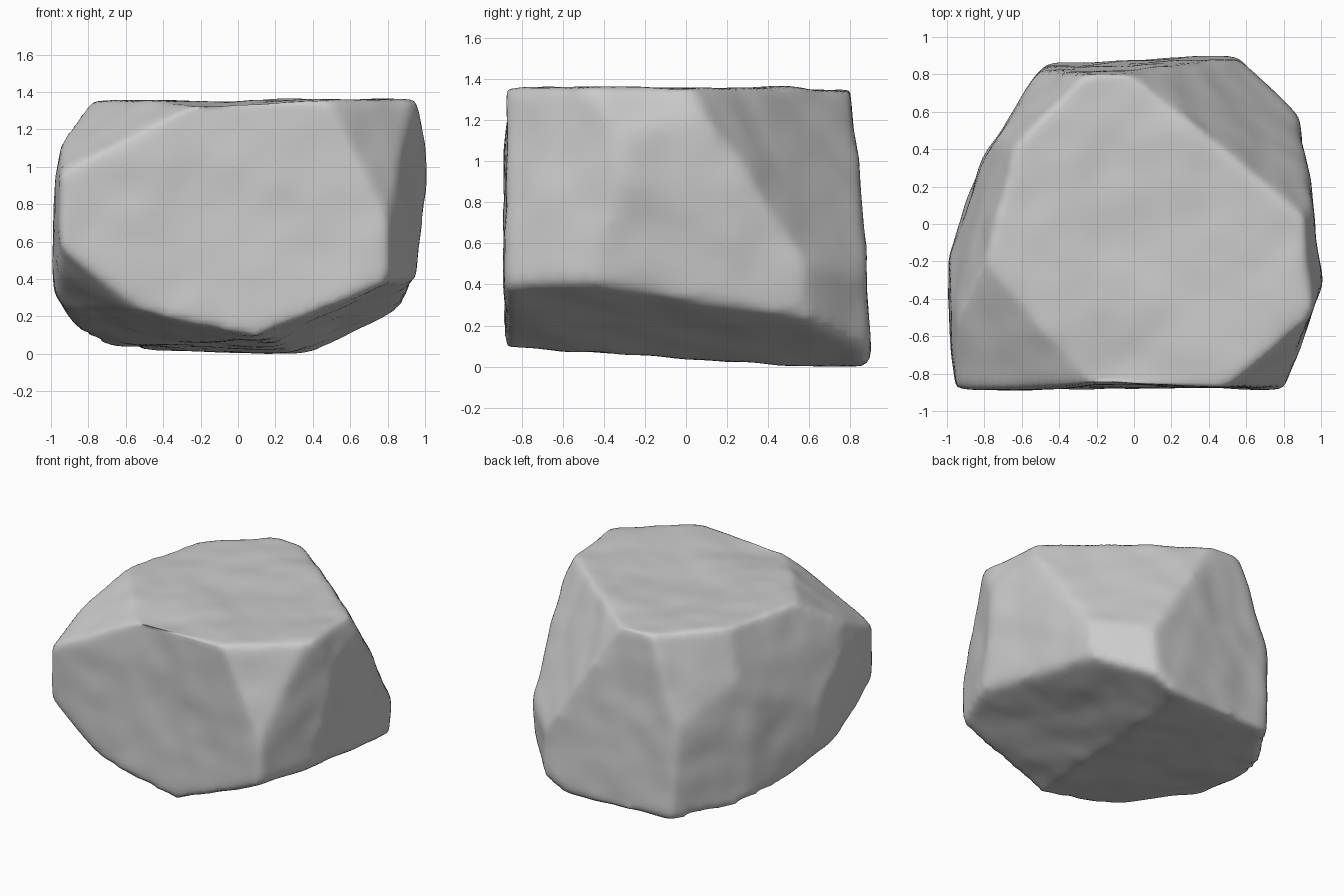
import bpy, bmesh
from math import exp
from mathutils import Vector, noise

cube = bpy.data.objects.get("Cube")
if cube:
    bpy.data.objects.remove(cube, do_unlink=True)

stone = bpy.data.materials.new("grey_stone")
stone.use_nodes = True
stone.diffuse_color = (0.6, 0.6, 0.6, 1)
stone.node_tree.nodes["Principled BSDF"].inputs["Base Color"].default_value = (0.6, 0.6, 0.6, 1)
stone.node_tree.nodes["Principled BSDF"].inputs["Roughness"].default_value = 0.9

# Facets of the boulder: point on the facet, outward direction
FACETS = [
    ((0, 0, 1.37), (0, 0, 1)),                        # top
    ((0, -0.88, 0.7), (0, -1, 0)),                    # front
    ((0, 0.855, 0.6), (-0.05, 1, 0.05)),              # back
    ((-0.99, -0.3, 0.7), (-1, -0.06, 0)),             # left side
    ((-0.97, -0.5, 1.0), (-1, -0.06, 0.18)),          # left side, upper
    ((0.99, -0.2, 1.0), (1, 0.13, 0)),                # right side
    ((0.93, -0.2, 1.37), (1, 0.06, 0.28)),            # right side, upper
    ((0.97, 0, 0.8), (1, 0.06, -0.13)),               # right side, lower
    ((0.3, 0.85, 0.005), (-0.03, -0.05, -1)),         # base
    ((0.92, 0.03, 1.37), (0.63, 0.76, 0.465)),        # large back slope
    ((0.72, 0.74, 0.5), (0.7, 0.7, -0.04)),           # back corner
    ((-0.8, -0.22, 1.36), (-0.208, -0.18, 0.387)),    # top front corner
    ((0.5, -0.87, 1.35), (0.234, -0.285, 0.117)),     # front slope
    ((0.8, -0.88, 0.6), (0.38, -0.14, 0)),            # front edge
    ((0.1, -0.87, 0.1), (0.42, -0.115, -1)),          # underside, one half
    ((0.1, -0.87, 0.1), (-0.22, -0.165, -1)),         # underside, other half
    ((-0.55, -0.87, 0.27), (-0.141, -0.114, -0.188)), # low front corner
    ((-0.9, 0, 0.2), (-0.8, 0, -0.55)),               # low side
    ((-0.25, 0.83, 1.37), (-0.33, 0.31, 0.12)),       # rear slope
    ((-0.48, 0.85, 0.6), (-0.49, 0.32, 0)),           # rear wall
    ((-0.65, 0.4, 1.37), (-0.4, 0.1, 0.112)),         # side slope
    ((-0.8, 0.35, 0.6), (-0.4, 0.15, 0)),             # side wall
]

# Shallow hollows and swellings: centre, radius, height
HOLLOWS = [
    ((0.05, -0.88, 0.8), 0.35, -0.025),   # front centre
    ((-0.6, -0.88, 0.6), 0.25, 0.015),    # front swelling
    ((-0.1, -0.8, 1.37), 0.3, -0.03),     # top, front lip
    ((0, 0, 1.37), 0.35, -0.02),          # top centre
    ((0, 0.8, 1.37), 0.25, -0.02),        # top, back lip
]

# Carve the facets out of a block
bm = bmesh.new()
bmesh.ops.create_cube(bm, size=4)
for point, normal in FACETS:
    cut = bmesh.ops.bisect_plane(bm, geom=bm.verts[:] + bm.edges[:] + bm.faces[:],
                                 plane_co=point, plane_no=Vector(normal).normalized(),
                                 clear_outer=True)
    rim = [e for e in cut["geom_cut"] if isinstance(e, bmesh.types.BMEdge)]
    if rim:
        bmesh.ops.contextual_create(bm, geom=rim)
bmesh.ops.recalc_face_normals(bm, faces=bm.faces[:])
mesh = bpy.data.meshes.new("boulder")
bm.to_mesh(mesh)
bm.free()
boulder = bpy.data.objects.new("boulder", mesh)
bpy.context.collection.objects.link(boulder)

# Even surface grid
remesh = boulder.modifiers.new("grid", "REMESH")
remesh.mode = "VOXEL"
remesh.voxel_size = 0.035
bpy.context.view_layer.objects.active = boulder
boulder.select_set(True)
bpy.ops.object.modifier_apply(modifier="grid")


def relief(co):
    height = 0.012 * noise.noise(co * 2.5) + 0.009 * noise.noise(co * 5)
    for centre, radius, depth in HOLLOWS:
        height += depth * exp(-((co - Vector(centre)).length / radius) ** 2)
    return height


# Worn edges and an uneven surface
bm = bmesh.new()
bm.from_mesh(mesh)
for _ in range(4):
    bmesh.ops.smooth_vert(bm, verts=bm.verts[:], factor=0.5,
                          use_axis_x=True, use_axis_y=True, use_axis_z=True)
bm.normal_update()
bumps = [(v, v.normal * relief(v.co)) for v in bm.verts]
for v, offset in bumps:
    v.co += offset

# Rest on the ground
bmesh.ops.translate(bm, verts=bm.verts[:], vec=(0, 0, -min(v.co.z for v in bm.verts)))
bm.to_mesh(mesh)
bm.free()

mesh.materials.clear()
mesh.materials.append(stone)
bpy.ops.object.shade_smooth()
